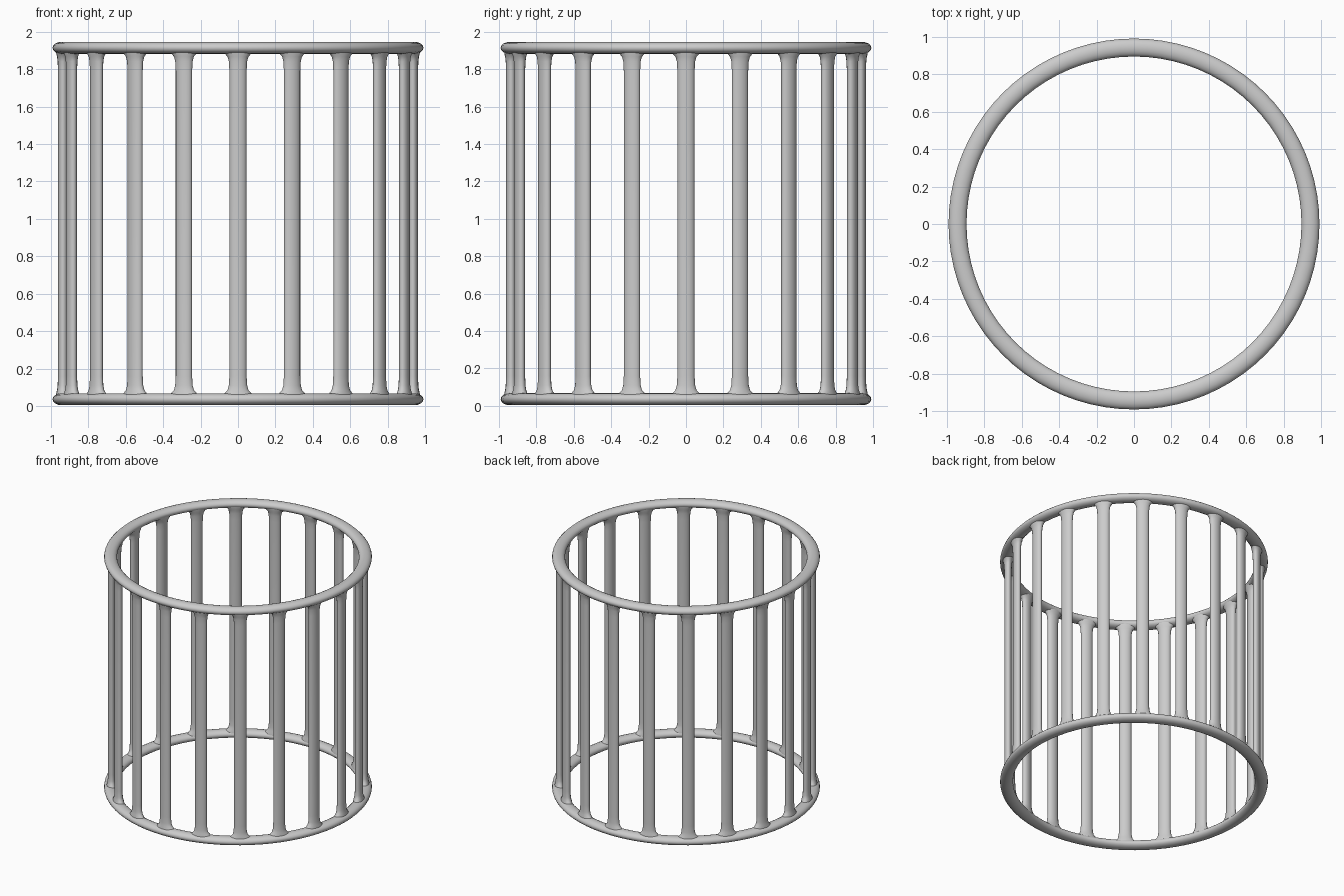
import bpy, bmesh
from math import sin, cos, pi, radians

if "Cube" in bpy.data.objects:
    bpy.data.objects.remove(bpy.data.objects["Cube"])

R_BAR, BARS = 0.935, 20


def finish(name, bm):
    bmesh.ops.recalc_face_normals(bm, faces=bm.faces[:])
    me = bpy.data.meshes.new(name)
    bm.to_mesh(me)
    bm.free()
    ob = bpy.data.objects.new(name, me)
    bpy.context.collection.objects.link(ob)
    for p in me.polygons:
        p.use_smooth = True
    return ob


def loft(bm, rings, closed=False):
    """Skin a list of point loops with quads."""
    vs = [[bm.verts.new(p) for p in r] for r in rings]
    pairs = list(zip(vs, vs[1:])) + ([(vs[-1], vs[0])] if closed else [])
    for a, b in pairs:
        n = len(a)
        for i in range(n):
            j = (i + 1) % n
            bm.faces.new((a[i], a[j], b[j], b[i]))


def hoop(name, z, seg=80, sides=16):
    # flattened oval tube swept round the axis
    bm = bmesh.new()
    rings = []
    for s in range(seg):
        t = 2 * pi * s / seg
        ring = []
        for k in range(sides):
            a = 2 * pi * k / sides
            r = 0.943 + 0.048 * cos(a)
            ring.append((r * cos(t), r * sin(t), z + 0.032 * sin(a)))
        rings.append(ring)
    loft(bm, rings, True)
    return finish(name, bm)


def bar(name, angle, sides=16):
    # oval bar flaring into the hoops: height, tangential and radial half width
    half = [(0.05, 0.085, 0.038), (0.07, 0.070, 0.036), (0.085, 0.056, 0.032),
            (0.11, 0.049, 0.029), (0.16, 0.046, 0.027)]
    prof = half + [(1.952 - z, w, d) for z, w, d in reversed(half)]
    bm = bmesh.new()
    rings = []
    for z, w, d in prof:
        ring = []
        for k in range(sides):
            a = 2 * pi * k / sides
            r, t = R_BAR + d * cos(a), w * sin(a)
            ring.append((r * cos(angle) - t * sin(angle),
                         r * sin(angle) + t * cos(angle), z))
        rings.append(ring)
    loft(bm, rings)
    return finish(name, bm)


# top and bottom hoops
hoop("bottom_hoop", 0.036)
hoop("top_hoop", 1.914)

# vertical bars
for i in range(BARS):
    bar(f"bar_{i + 1:02d}", radians(360 / BARS * i))
